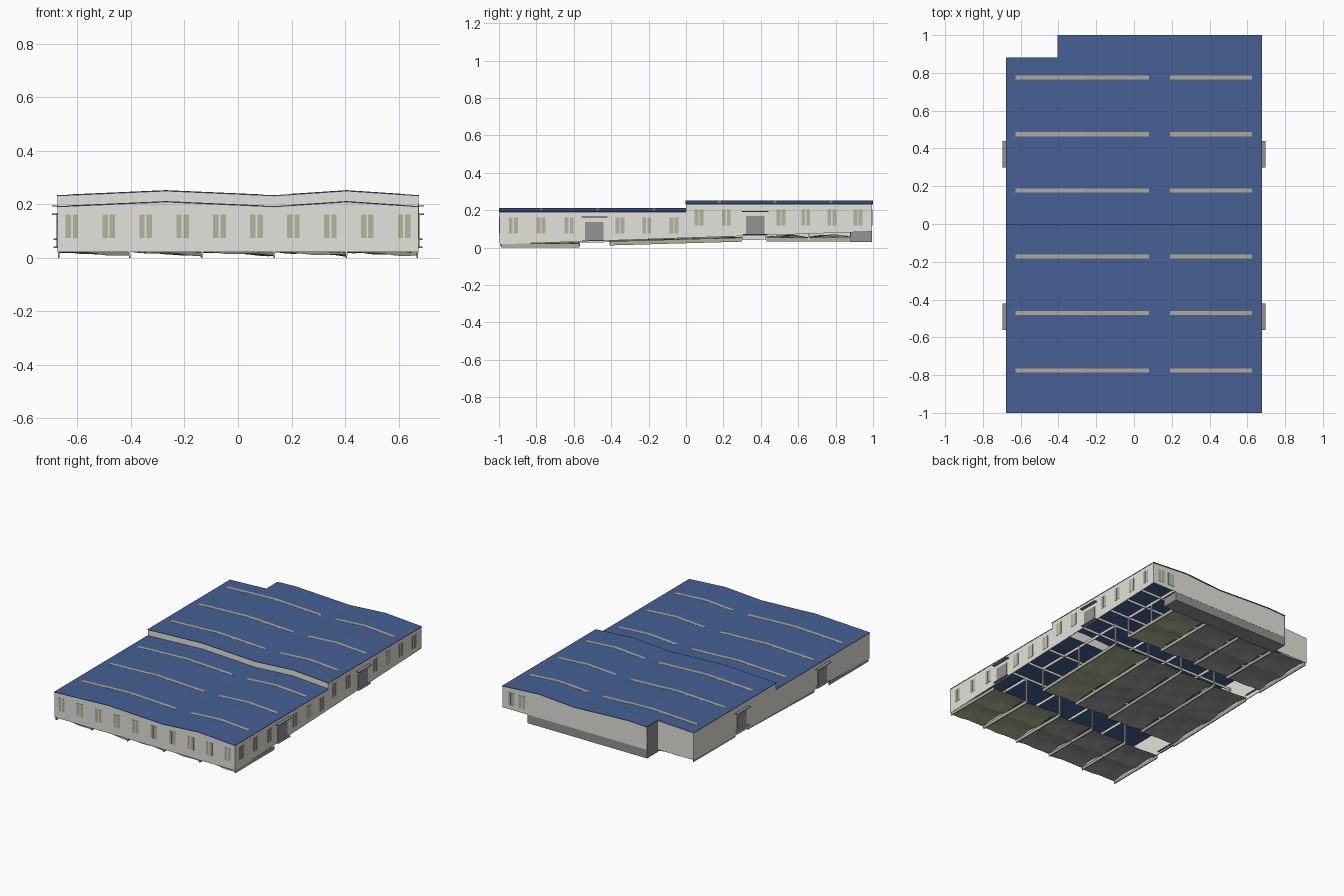
import bpy, bmesh, math

if "Cube" in bpy.data.objects:
    bpy.data.objects.remove(bpy.data.objects["Cube"])


def mat(name, r, g, b):
    m = bpy.data.materials.new(name)
    lin = [((c / 255 + 0.055) / 1.055) ** 2.4 for c in (r, g, b)]
    m.diffuse_color = (*lin, 1)
    m.use_nodes = True
    m.node_tree.nodes["Principled BSDF"].inputs["Base Color"].default_value = m.diffuse_color
    return m


WALL = mat("pale_wall", 228, 226, 219)
ROOF = mat("blue_roof", 70, 97, 148)
GLASS = mat("olive_window", 178, 183, 158)
SKY = mat("beige_skylight", 174, 171, 152)
GREY = mat("warm_grey", 150, 146, 147)
SOIL = mat("olive_floor", 176, 178, 150)
SLAB = mat("grey_floor", 160, 158, 158)


def finish(name, bm, m):
    me = bpy.data.meshes.new(name)
    bm.to_mesh(me)
    bm.free()
    me.materials.append(m)
    ob = bpy.data.objects.new(name, me)
    bpy.context.collection.objects.link(ob)
    return ob


def prism(name, pts, axis, a, b, m):
    """Extrude a 2D outline (remaining axes in xyz order) from a to b along axis."""
    bm = bmesh.new()

    def v(p, t):
        c = list(p)
        c.insert(axis, t)
        return bm.verts.new(c)
    lo, hi = [v(p, a) for p in pts], [v(p, b) for p in pts]
    bm.faces.new(lo)
    bm.faces.new(hi)
    n = len(pts)
    for i in range(n):
        j = (i + 1) % n
        bm.faces.new((lo[i], lo[j], hi[j], hi[i]))
    bmesh.ops.recalc_face_normals(bm, faces=bm.faces)
    return finish(name, bm, m)


def box(name, x0, x1, y0, y1, z0, z1, m):
    return prism(name, [(x0, y0), (x1, y0), (x1, y1), (x0, y1)], 2, z0, z1, m)


# Roof line: two shallow gables side by side; the rear half is one step higher
RIDGES = [(-0.677, 0.0), (-0.27, 0.018), (0.135, 0.0), (0.405, 0.018), (0.677, 0.0)]
LOW, HIGH = 0.193, 0.234


def rise(x):
    for (xa, za), (xb, zb) in zip(RIDGES, RIDGES[1:]):
        if x <= xb:
            return za + (zb - za) * (x - xa) / (xb - xa)
    return 0.0


def roofline(x0, x1, base):
    xs = [x0] + [x for x, _ in RIDGES if x0 < x < x1] + [x1]
    return [(x, base + rise(x)) for x in xs]


def strip(name, x0, x1, y0, y1, base, t, m):
    top = roofline(x0, x1, base)
    return prism(name, top + [(x, z - t) for x, z in reversed(top)], 1, y0, y1, m)


def gable(name, x0, x1, y, bottom, base, m=WALL):
    top = roofline(x0, x1, base - 0.003)
    return prism(name, top + [(x1, bottom), (x0, bottom)], 1, y, y + 0.005, m)


strip("front_roof", -0.677, 0.677, -1.0, 0.0, LOW, 0.004, ROOF)
strip("rear_roof", -0.677, 0.677, -0.002, 0.88, HIGH, 0.004, ROOF)
strip("rear_roof_end", -0.405, 0.677, 0.88, 1.0, HIGH, 0.004, ROOF)

# Skylight strips
for y in (-0.775, -0.472, -0.172, 0.178, 0.475, 0.775):
    base = (LOW if y < 0 else HIGH) + 0.001
    for x0, x1 in ((-0.627, 0.08), (0.19, 0.625)):
        strip("skylight", x0, x1, y - 0.011, y + 0.011, base, 0.002, SKY)

# Outer walls with a base that climbs towards the back


def ground(y):
    return 0.052 + 0.034 * y


def ground_left(y):
    return 0.036 + 0.016 * y


gable("front_wall", -0.675, 0.675, -0.998, 0.022, LOW)
gable("step_wall", -0.675, 0.675, 0.0, LOW - 0.01, HIGH)
gable("back_wall", -0.405, 0.675, 0.99, 0.088, HIGH)
gable("recess_wall", -0.675, -0.405, 0.88, 0.05, HIGH)
box("recess_side_wall", -0.405, -0.40, 0.88, 0.995, 0.03, 0.24, GREY)
box("back_foundation", -0.40, 0.49, 0.88, 0.994, 0.03, 0.089, GREY)
for name, x, g, yend in (("right_wall", 0.67, ground, 0.995), ("left_wall", -0.675, ground_left, 0.885)):
    prism(name, [(-0.995, g(-1)), (yend, g(yend)), (yend, HIGH - 0.002), (0, HIGH - 0.002),
                 (0, LOW - 0.002), (-0.995, LOW - 0.002)], 0, x, x + 0.005, WALL)

# Window pairs on the front, the right side and one end of the back
PANES = (-0.0135, 0.0135)
for i in range(10):
    c = -0.621 + i * 0.138
    for d in PANES:
        box("front_window", c + d - 0.010, c + d + 0.010, -0.9995, -0.997, 0.075, 0.162, GLASS)
for c in (0.61, 0.53):
    for d in PANES:
        box("back_window", c + d - 0.010, c + d + 0.010, 0.994, 0.997, 0.118, 0.203, GLASS)
for c in (-0.923, -0.775, -0.625, -0.353, -0.21, -0.064, 0.07, 0.215, 0.508, 0.64, 0.78, 0.92):
    z = 0.075 if c < 0 else 0.118
    for d in PANES:
        box("side_window", 0.674, 0.677, c + d - 0.010, c + d + 0.010, z, z + 0.086, GLASS)

# Side doors with canopy and doorstep, both sides
for y, z in ((-0.49, 0.042), (0.37, 0.072)):
    for s in (-1, 1):
        x0, x1 = sorted((s * 0.673, s * 0.678))
        box("side_door", x0, x1, y - 0.05, y + 0.05, z, z + 0.096, GREY)
        x0, x1 = sorted((s * 0.67, s * 0.696))
        box("door_canopy", x0, x1, y - 0.07, y + 0.07, z + 0.119, z + 0.124, GREY)
        x0, x1 = sorted((s * 0.66, s * 0.69))
        box("doorstep", x0, x1, y - 0.065, y + 0.065, z - 0.005, z, GREY)

# Uneven floor patches below, split by fins; two cross corridors stay open
FINS = (-0.67, -0.405, -0.135, 0.135, 0.405, 0.67)
ROWS = ((-0.99, -0.57, 0.008, 0.008), (-0.41, 0.30, 0.020, 0.040), (0.43, 0.88, 0.040, 0.042))


def floor_patch(x0, x1, y0, y1, z0, z1, m, n=12):
    bm = bmesh.new()
    grid = []
    for j in range(n + 1):
        row = []
        for i in range(n + 1):
            u, v = i / n, j / n
            x, y = x0 + (x1 - x0) * u, y0 + (y1 - y0) * v
            z = z0 + (z1 - z0) * v + 0.014 * (1 - u) + 0.012 * math.sin(math.pi * v)
            z += 0.004 * math.sin(29 * x + 13 * y) * math.cos(25 * y - 11 * x)
            row.append(bm.verts.new((x, y, max(0.0, z))))
        grid.append(row)
    for j in range(n):
        for i in range(n):
            bm.faces.new((grid[j][i], grid[j][i + 1], grid[j + 1][i + 1], grid[j + 1][i]))
    finish("floor_patch", bm, m)


for r, (y0, y1, z0, z1) in enumerate(ROWS):
    for k, x in enumerate(FINS):
        if r > 0 and k == 5:
            continue
        m = SOIL if x > 0.1 else SLAB
        prism("floor_fin", [(y0, z0 - 0.008), (y1, max(0, z1 - 0.008)), (y1, z1 + 0.014),
                            (y0, z0 + 0.014)], 0, x - 0.003, x + 0.003, m)
        if 0 < k < 5:
            # posts and roof beam above each fin
            for y in (y0, (y0 + y1) / 2, y1):
                box("post", x - 0.004, x + 0.004, y - 0.004, y + 0.004, z1, LOW, WALL)
            box("roof_beam", x - 0.002, x + 0.002, y0, y1, 0.172, LOW - 0.003, WALL)
        if k < 5 and not (r > 0 and k == 4):
            ym = (y0 + y1) / 2
            zm = (z0 + z1) / 2
            floor_patch(x, FINS[k + 1], y0, ym, z0, zm, m)
            floor_patch(x, FINS[k + 1], ym, y1, zm, z1, m)

# Thin cross beams under the roof
for y in (-0.57, -0.41, -0.2, 0.15, 0.30, 0.43, 0.6, 0.75):
    box("cross_beam", -0.67, 0.67, y - 0.002, y + 0.002, 0.172, 0.188, WALL)
